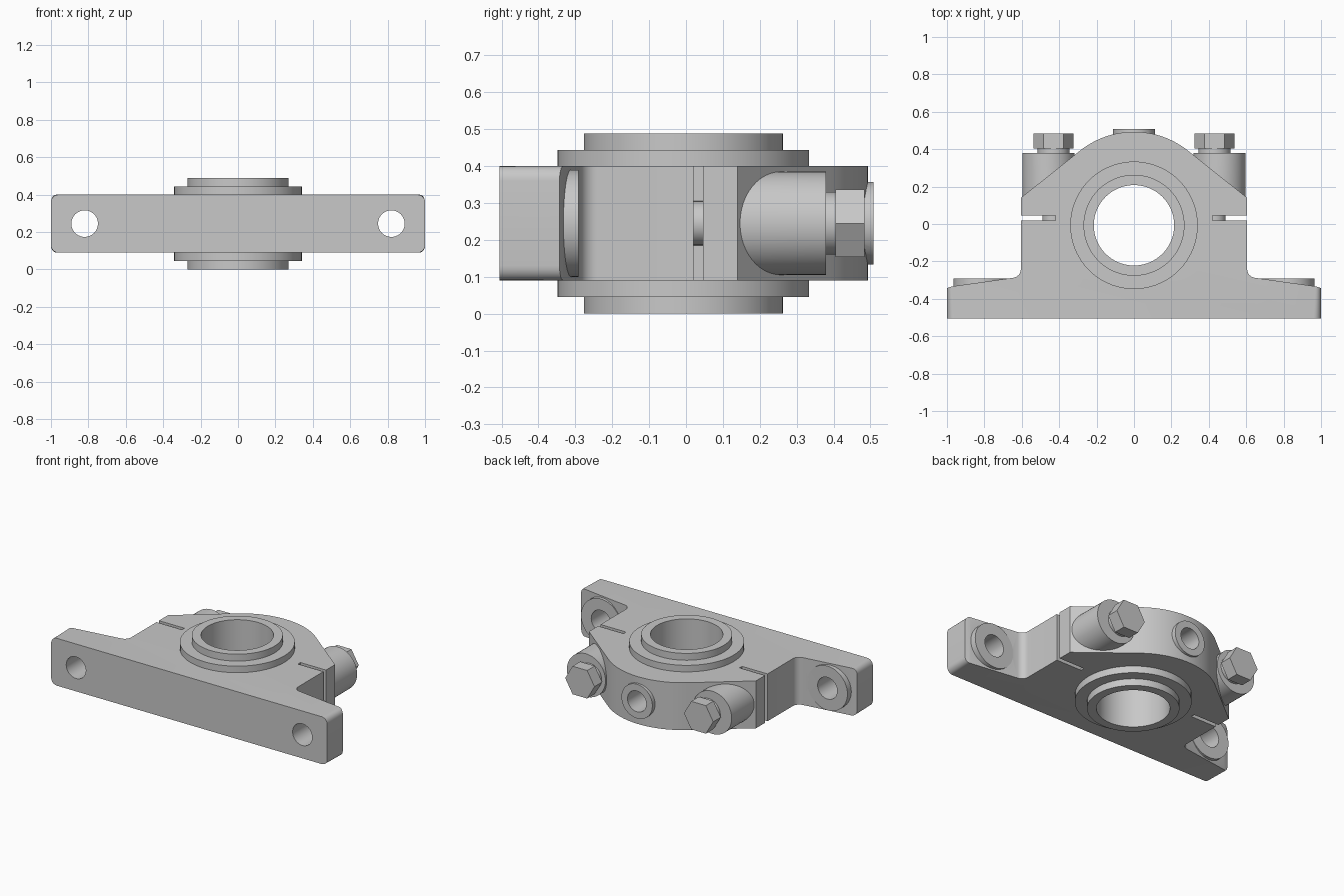
import bpy, bmesh, math
from mathutils import Matrix, Vector

cube = bpy.data.objects.get("Cube")
if cube:
    bpy.data.objects.remove(cube, do_unlink=True)

MID_Z = 0.245      # mid height of the housing
BORE_Y = -0.007    # bore axis

steel = bpy.data.materials.new("grey steel")
steel.use_nodes = True
steel.diffuse_color = (0.58, 0.58, 0.58, 1)
steel.node_tree.nodes["Principled BSDF"].inputs["Base Color"].default_value = steel.diffuse_color


def arc(cx, cy, r, start, end, n):
    """Points along an arc, angles in degrees."""
    angles = [math.radians(start + (end - start) * i / n) for i in range(n + 1)]
    return [(cx + r * math.cos(a), cy + r * math.sin(a)) for a in angles]


def finish(name, bm):
    bmesh.ops.recalc_face_normals(bm, faces=bm.faces)
    mesh = bpy.data.meshes.new(name)
    bm.to_mesh(mesh)
    bm.free()
    mesh.materials.append(steel)
    obj = bpy.data.objects.new(name, mesh)
    bpy.context.collection.objects.link(obj)
    return obj


def prism(points, lo, hi, axis):
    """Extrude a flat outline between two levels of the y or z axis."""
    bm = bmesh.new()
    place = (lambda a, b, h: (a, b, h)) if axis == "z" else (lambda a, b, h: (a, h, b))
    face = bm.faces.new([bm.verts.new(place(a, b, lo)) for a, b in points])
    ext = bmesh.ops.extrude_face_region(bm, geom=[face])["geom"]
    shift = Vector(place(0, 0, hi - lo))
    bmesh.ops.translate(bm, vec=shift, verts=[v for v in ext if isinstance(v, bmesh.types.BMVert)])
    return bm


def rod(name, x, r, lo, hi, sides=48):
    """Cylinder along y at mid height."""
    return finish(name, prism(arc(x, MID_Z, r, 0, 360, sides)[:-1], lo, hi, "y"))


def smooth(obj):
    bpy.ops.object.select_all(action="DESELECT")
    obj.select_set(True)
    bpy.context.view_layer.objects.active = obj
    bpy.ops.object.shade_smooth_by_angle(angle=math.radians(30))


def combine(target, tool, operation):
    """Apply a boolean and drop the helper."""
    tool.hide_render = True
    mod = target.modifiers.new("boolean", "BOOLEAN")
    mod.operation = operation
    mod.solver = "EXACT"
    mod.object = tool
    bpy.context.view_layer.objects.active = target
    bpy.ops.object.modifier_apply(modifier=mod.name)
    bpy.data.objects.remove(tool, do_unlink=True)


# Housing outline: foot, sloped foot top, fillet, side wall, sloped shoulder, round crown
half = [(1, -0.505), (1, -0.343), (0.97, -0.333)]
half += arc(0.652, -0.241, 0.047, 262, 180, 8)
half += [(0.605, 0.14)]
half += arc(0, 0.03, 0.463, 51.5, 90, 16)
outline = half + [(-x, y) for x, y in reversed(half[:-1])]
bm = prism(outline, 0.09, 0.40, "z")
corners = [e for e in bm.edges
           if all(abs(v.co.x) > 0.99 for v in e.verts)
           and abs(e.verts[0].co.y - e.verts[1].co.y) > 0.1]
bmesh.ops.bevel(bm, geom=corners, offset=0.04, segments=6, profile=0.5, affect="EDGES")
housing = finish("housing", bm)

# Bosses, foot pads and lubrication port
for side in (-1, 1):
    combine(housing, rod("bolt_boss", side * 0.457, 0.14, 0.1, 0.38), "UNION")
    combine(housing, rod("foot_pad", side * 0.82, 0.145, -0.45, -0.292), "UNION")
combine(housing, rod("port_boss", 0, 0.112, 0.36, 0.508), "UNION")

# Openings: bore, port, foot holes and clamp slots
bore = finish("bore_cutter", prism(arc(0, BORE_Y, 0.245, 0, 360, 64)[:-1], 0, 0.6, "z"))
combine(housing, bore, "DIFFERENCE")
combine(housing, rod("port_cutter", 0, 0.068, 0.15, 0.6), "DIFFERENCE")
for side in (-1, 1):
    combine(housing, rod("foot_cutter", side * 0.82, 0.071, -0.6, -0.2), "DIFFERENCE")
    slot = [(side * x, y) for x, y in ((0.42, 0.02), (0.7, 0.02), (0.7, 0.046), (0.42, 0.046))]
    combine(housing, finish("slot_cutter", prism(slot, 0, 0.6, "z")), "DIFFERENCE")
smooth(housing)

# Stepped bearing ring, turned around the bore axis
section = [(0.215, 0), (0.27, 0), (0.27, 0.045), (0.341, 0.045),
           (0.341, 0.443), (0.27, 0.443), (0.27, 0.488), (0.215, 0.488)]
bm = bmesh.new()
verts = [bm.verts.new((r, 0, z)) for r, z in section]
edges = [bm.edges.new((verts[i - 1], verts[i])) for i in range(len(verts))]
bmesh.ops.spin(bm, geom=verts + edges, cent=(0, 0, 0), axis=(0, 0, 1),
               angle=math.tau, steps=72, use_duplicate=False)
bmesh.ops.remove_doubles(bm, verts=bm.verts, dist=0.0001)
bmesh.ops.transform(bm, matrix=Matrix.Translation((0, BORE_Y, 0)), verts=bm.verts)
smooth(finish("bearing_ring", bm))

# Clamp bolts
for side, label in ((1, "left"), (-1, "right")):
    x = side * 0.43
    smooth(rod(label + "_bolt_shaft", x, 0.06, -0.1, 0.3, 32))
    smooth(rod(label + "_bolt_collar", x, 0.085, 0.35, 0.407, 40))
    rod(label + "_bolt_head", x, 0.106, 0.405, 0.484, 6)
